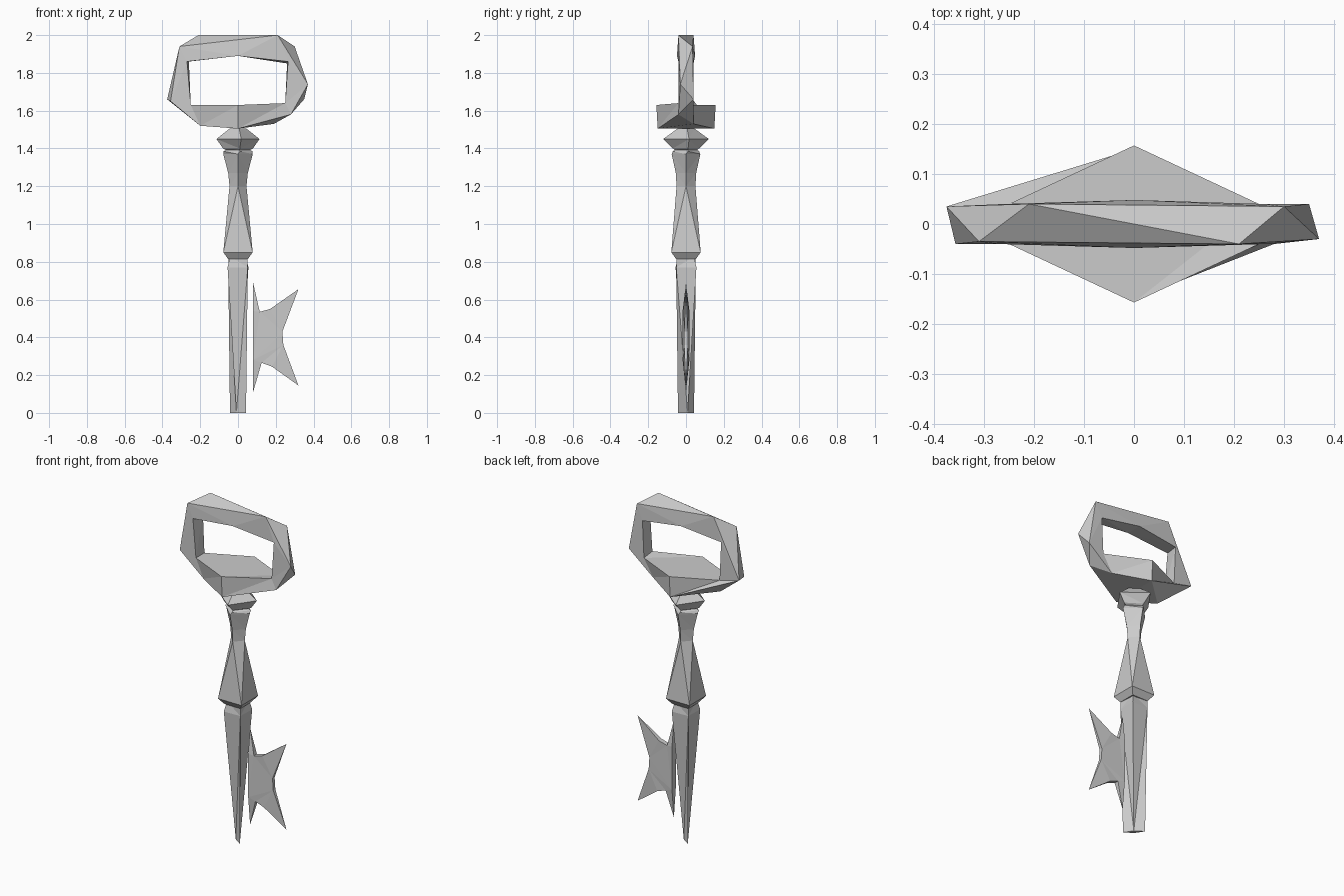
import bpy
import bmesh
from math import sin, cos, radians

if "Cube" in bpy.data.objects:
    bpy.data.objects.remove(bpy.data.objects["Cube"])


def finish(name, bm):
    """Weld, triangulate and link a faceted mesh."""
    bmesh.ops.remove_doubles(bm, verts=bm.verts, dist=0.0005)
    bmesh.ops.triangulate(bm, faces=bm.faces[:])
    bmesh.ops.recalc_face_normals(bm, faces=bm.faces)
    mesh = bpy.data.meshes.new(name)
    bm.to_mesh(mesh)
    bm.free()
    obj = bpy.data.objects.new(name, mesh)
    bpy.context.collection.objects.link(obj)
    return obj


def loft(name, rings, closed=False):
    """Skin a row of equal-sized rings; cap the ends unless closed."""
    bm = bmesh.new()
    rows = [[bm.verts.new(p) for p in ring] for ring in rings]
    pairs = list(zip(rows, rows[1:]))
    if closed:
        pairs.append((rows[-1], rows[0]))
    else:
        bm.faces.new(rows[0])
        bm.faces.new(rows[-1])
    n = len(rings[0])
    for a, b in pairs:
        for i in range(n):
            j = (i + 1) % n
            bm.faces.new((a[i], a[j], b[j], b[i]))
    return finish(name, bm)


def diamond(z, a, b, turn):
    """Four-cornered section with half-diagonals a and b."""
    return [((a, b)[k % 2] * cos(radians(turn + 90 * k)),
             (a, b)[k % 2] * sin(radians(turn + 90 * k)), z) for k in range(4)]


# Shaft: square at the top, flattening to a diagonal blade at the foot
loft("shaft", [diamond(*s) for s in (
    (0.0, 0.060, 0.012, -45),
    (0.77, 0.073, 0.078, -45),
    (0.83, 0.072, 0.060, -45))])

# Grip: flared sleeve that twists from square to diamond
loft("grip", [diamond(*s) for s in (
    (0.815, 0.074, 0.074, -45),
    (0.85, 0.110, 0.110, -45),
    (1.20, 0.045, 0.050, 0),
    (1.27, 0.052, 0.054, 0),
    (1.37, 0.078, 0.076, 0),
    (1.385, 0.078, 0.070, 8),
    (1.40, 0.05, 0.05, 8))])

# Collar under the handle
loft("collar", [diamond(*s) for s in (
    (1.385, 0.05, 0.05, 8),
    (1.40, 0.08, 0.07, 8),
    (1.45, 0.115, 0.122, 8),
    (1.505, 0.045, 0.045, 8))])

# Handle loop sections: front outer, back outer, back inner, front inner
top_l, top_r = (-0.21, 0.04, 2.0), (0.21, -0.04, 2.0)
side_l = (-0.375, 0.035, 1.66)
low_r = [(0.25, 0.04, 1.63), (0.25, -0.04, 1.64)]
low_l = [(-0.25, 0.04, 1.63), (-0.25, -0.04, 1.63)]
loft("handle_loop", [
    [(-0.31, -0.035, 1.94), top_l, (-0.26, 0.04, 1.86), (-0.27, -0.04, 1.86)],
    [top_r, top_l, (0, 0.048, 1.89), (0, -0.048, 1.89)],
    [top_r, (0.30, 0.035, 1.94), (0.26, 0.04, 1.85), (0.265, -0.04, 1.86)],
    [(0.37, -0.03, 1.74), (0.35, 0.04, 1.66)] + low_r,
    [(0.28, -0.04, 1.58), (0.19, 0.04, 1.53)] + low_r,
    [(0, -0.15, 1.505), (0, 0.15, 1.505), (0, 0.157, 1.63), (0, -0.157, 1.63)],
    [(-0.20, -0.04, 1.52), side_l] + low_l,
    [(-0.357, -0.04, 1.65), side_l] + low_l,
], closed=True)

# Bit: thin plate with four pointed tips (x, z, half thickness)
outline = [(0.08, 0.69, 0), (0.115, 0.535, 0.014), (0.17, 0.55, 0.014),
           (0.32, 0.655, 0), (0.235, 0.43, 0.01), (0.24, 0.36, 0.01),
           (0.32, 0.145, 0), (0.18, 0.245, 0.014), (0.125, 0.265, 0.014),
           (0.08, 0.11, 0), (0.08, 0.28, 0.018), (0.08, 0.54, 0.018)]
bm = bmesh.new()
front = [bm.verts.new((x, -t, z)) for x, z, t in outline]
back = [bm.verts.new((x, t, z)) for x, z, t in outline]
for side in (front, back):
    for tri in ((11, 0, 1), (2, 3, 4), (5, 6, 7), (8, 9, 10)):
        bm.faces.new([side[i] for i in tri])
    bm.faces.new([side[i] for i in (1, 2, 4, 5, 7, 8, 10, 11)])
for i in range(len(outline)):
    j = (i + 1) % len(outline)
    bm.faces.new((front[i], front[j], back[j], back[i]))
finish("bit", bm)
